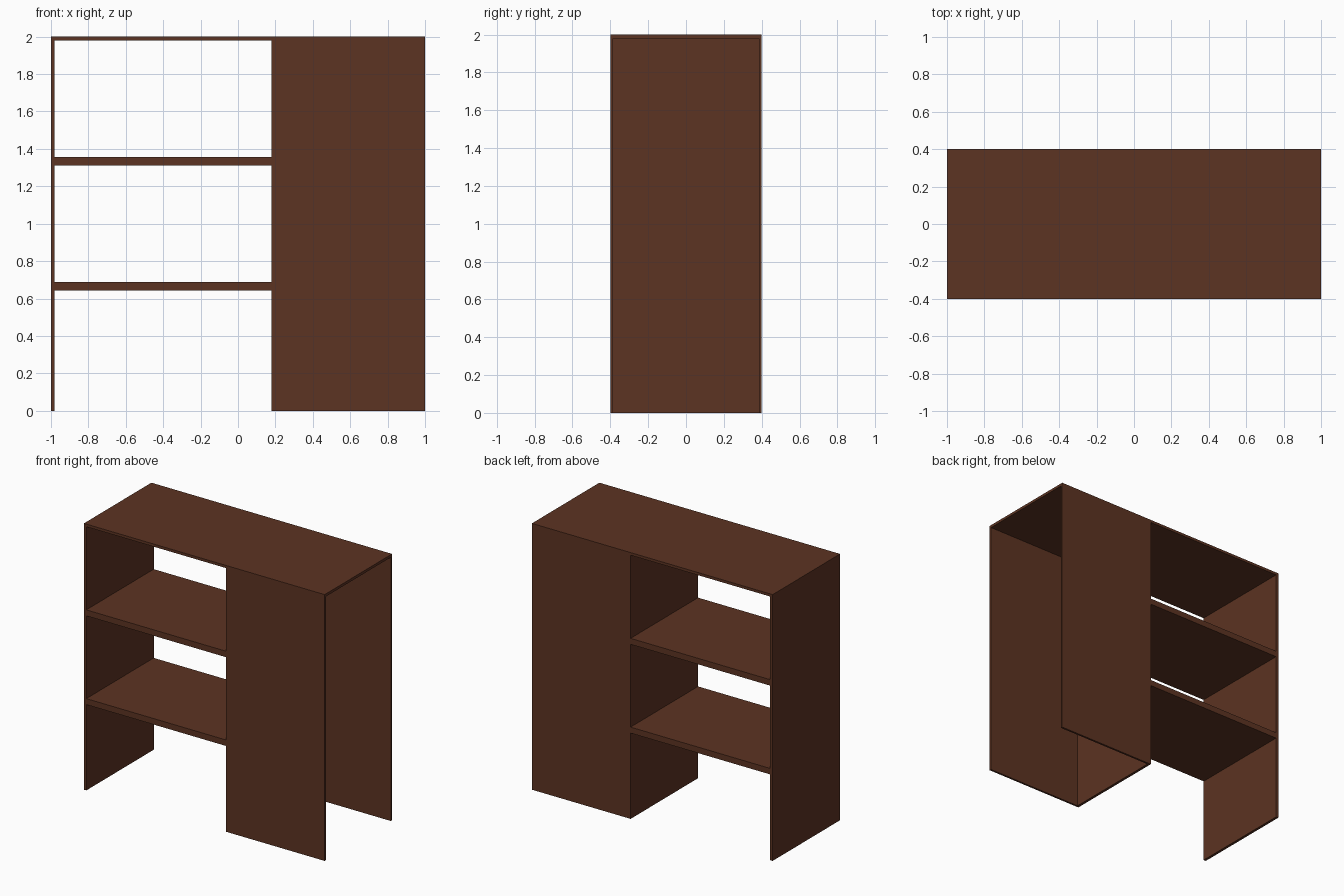
import bpy
import bmesh

if "Cube" in bpy.data.objects:
    bpy.data.objects.remove(bpy.data.objects["Cube"])

# Single dark wood colour
wood = bpy.data.materials.new("dark_brown_wood")
wood.diffuse_color = (0.107, 0.033, 0.016, 1.0)
wood.use_nodes = True
wood.node_tree.nodes["Principled BSDF"].inputs["Base Color"].default_value = wood.diffuse_color


def board(name, x0, x1, y0, y1, z0, z1):
    """Flat board spanning the given bounds."""
    bm = bmesh.new()
    bmesh.ops.create_cube(bm, size=1.0)
    bmesh.ops.scale(bm, vec=(x1 - x0, y1 - y0, z1 - z0), verts=bm.verts)
    mesh = bpy.data.meshes.new(name)
    bm.to_mesh(mesh)
    bm.free()
    mesh.materials.append(wood)
    obj = bpy.data.objects.new(name, mesh)
    obj.location = ((x0 + x1) / 2, (y0 + y1) / 2, (z0 + z1) / 2)
    bpy.context.collection.objects.link(obj)
    return obj


W, D, H = 1.0, 0.4, 2.0      # half width, half depth, height
T = 0.02                     # board thickness
P = 0.015                    # front and back panel thickness
DIV = 0.18                   # left face of the divider
SHELF = 0.045                # shelf thickness

# Left side and divider
board("left_side", -W, -W + T, -D, D, 0, H)
board("divider", DIV, DIV + T, -D + P, D - P, 0, H - T)

# Top: full depth over the shelves, between the panels over the knee space
board("top_over_shelves", -W + T, DIV, -D, D, H - T, H)
board("top_over_knee_space", DIV, W, -D + P, D - P, H - T, H)

# Front and back panels; the right end and the bottom stay open
board("front_panel", DIV, W, -D, -D + P, 0, H)
board("back_panel", DIV, W, D - P, D, 0, H)

# Two shelves at thirds of the height
for i in (1, 2):
    z = H * i / 3
    board(f"shelf_{i}", -W + T, DIV, -D, D, z - SHELF / 2, z + SHELF / 2)
